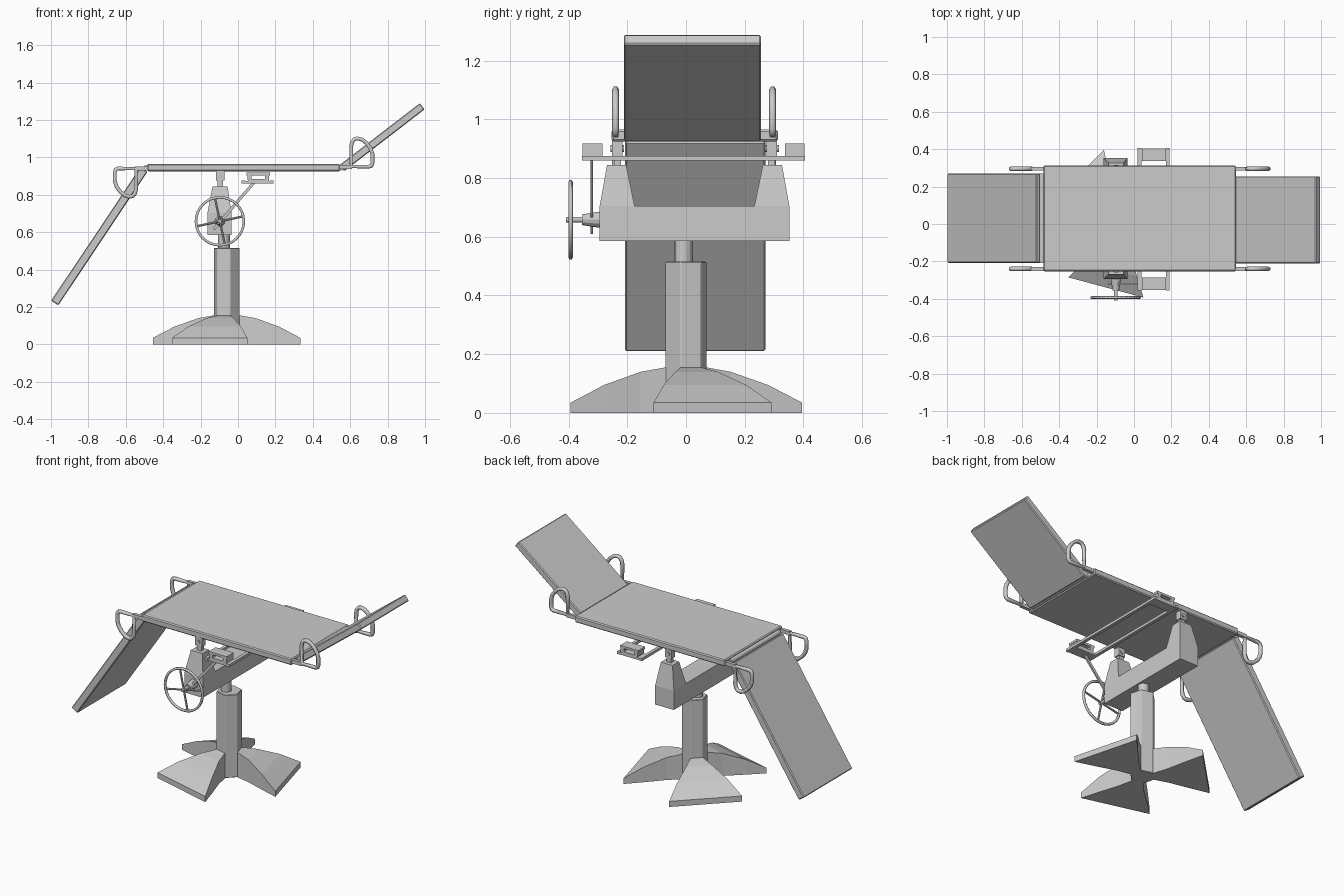
import bpy, bmesh, math
from mathutils import Vector, Matrix

if "Cube" in bpy.data.objects:
    bpy.data.objects.remove(bpy.data.objects["Cube"])

YC = 0.029          # centre line of yoke and table
PX = -0.06          # pedestal axis


def finish(name, bm, bevel=0):
    bmesh.ops.recalc_face_normals(bm, faces=bm.faces)
    me = bpy.data.meshes.new(name)
    bm.to_mesh(me)
    bm.free()
    ob = bpy.data.objects.new(name, me)
    bpy.context.collection.objects.link(ob)
    if bevel:
        m = ob.modifiers.new("bevel", 'BEVEL')
        m.width, m.segments = bevel, 1
    return ob


def loft(name, rings, bevel=0):
    """Skin a list of equal-length point loops and cap both ends."""
    bm = bmesh.new()
    vs = [[bm.verts.new(p) for p in r] for r in rings]
    n = len(vs[0])
    for a, b in zip(vs, vs[1:]):
        for i in range(n):
            bm.faces.new((a[i], a[(i + 1) % n], b[(i + 1) % n], b[i]))
    bm.faces.new(vs[0][::-1])
    bm.faces.new(vs[-1])
    return finish(name, bm, bevel)


def rect(x0, x1, y0, y1, z):
    return [(x0, y0, z), (x1, y0, z), (x1, y1, z), (x0, y1, z)]


def box(name, x0, x1, y0, y1, z0, z1, bevel=0):
    return loft(name, [rect(x0, x1, y0, y1, z0), rect(x0, x1, y0, y1, z1)], bevel)


def slab(name, a, b, y0, y1, t, bevel=0):
    """Sloping board whose centre line runs from a to b in the x-z plane."""
    a, b = Vector(a), Vector(b)
    d = (b - a).normalized()
    n = Vector((-d.y, d.x)) * t / 2
    prof = [a - n, b - n, b + n, a + n]
    return loft(name, [[(p.x, y, p.y) for p in prof] for y in (y0, y1)], bevel)


def rod(name, a, b, r, sides=12, r2=None):
    a, b = Vector(a), Vector(b)
    d = b - a
    bm = bmesh.new()
    bmesh.ops.create_cone(bm, cap_ends=True, segments=sides, radius1=r,
                          radius2=r if r2 is None else r2, depth=d.length,
                          matrix=Matrix.Translation((a + b) / 2) @ d.to_track_quat('Z', 'Y').to_matrix().to_4x4())
    return finish(name, bm)


def tube_loop(name, pts, r, res=1):
    cu = bpy.data.curves.new(name, 'CURVE')
    cu.dimensions = '3D'
    cu.bevel_depth, cu.bevel_resolution = r, res
    sp = cu.splines.new('POLY')
    sp.points.add(len(pts) - 1)
    for p, q in zip(sp.points, pts):
        p.co = (*q, 1)
    sp.use_cyclic_u = True
    ob = bpy.data.objects.new(name, cu)
    bpy.context.collection.objects.link(ob)
    bpy.ops.object.select_all(action='DESELECT')
    ob.select_set(True)
    bpy.context.view_layer.objects.active = ob
    bpy.ops.object.convert(target='MESH')


# three flared feet
stations = [(0.0, 0.0005, 0.155), (0.063, 0.036, 0.155), (0.14, 0.075, 0.14),
            (0.25, 0.146, 0.095), (0.351, 0.208, 0.035)]
for k in range(3):
    ang = math.radians(15 + 120 * k)
    c, s = math.cos(ang), math.sin(ang)
    rings = []
    for r, h, z in stations:
        rings.append([(PX + r * c - w * s, r * s + w * c, zz)
                      for w, zz in ((-h, 0), (h, 0), (h, z), (-h, z))])
    loft(f"foot_{k + 1}", rings)

# hexagonal column and inner ram
hexa = [(PX + 0.0725 * math.cos(math.radians(45 + 60 * i)),
         0.0725 * math.sin(math.radians(45 + 60 * i))) for i in range(6)]
loft("column", [[(x, y, z) for x, y in hexa] for z in (0.0, 0.515)], 0.003)
rod("inner_ram", (-0.075, -0.008, 0.5), (-0.075, -0.008, 0.6), 0.031, 16)

# yoke: cross beam with tapered arms and pivot blocks
box("yoke_beam", -0.163, -0.035, YC - 0.323, YC + 0.323, 0.586, 0.705)
for side, nm in ((-1, "front"), (1, "back")):
    def ys(a, b):
        return sorted((YC + side * a, YC + side * b))
    loft(f"yoke_arm_{nm}", [rect(-0.163, -0.035, *ys(0.204, 0.323), 0.705),
                            rect(-0.136, -0.056, *ys(0.233, 0.298), 0.845)])
    box(f"pivot_neck_{nm}", -0.11, -0.08, *ys(0.25, 0.275), 0.84, 0.88)
    box(f"pivot_block_{nm}", -0.118, -0.072, *ys(0.245, 0.281), 0.875, 0.93)
    rod(f"pivot_pin_{nm}", (-0.095, YC + side * 0.24, 0.9), (-0.095, YC + side * 0.287, 0.9), 0.012)

# table top and hinged panels
box("table_top", -0.485, 0.545, YC - 0.282, YC + 0.284, 0.925, 0.965, 0.006)
slab("foot_panel", (-0.98, 0.221), (-0.503, 0.935), -0.208, 0.27, 0.046, 0.005)
slab("head_panel", (0.555, 0.942), (0.985, 1.273), -0.212, 0.255, 0.042, 0.005)
rod("head_hinge", (0.552, -0.21, 0.943), (0.552, 0.255, 0.943), 0.014)
rod("foot_hinge", (-0.492, -0.208, 0.943), (-0.492, 0.27, 0.943), 0.014)

# D-shaped handles; the foot pair is the head pair flipped in x and z
d_shape = [(0.605, 0.95), (0.605, 1.06), (0.61, 1.082), (0.622, 1.097), (0.64, 1.101),
           (0.665, 1.094), (0.69, 1.073), (0.71, 1.045), (0.719, 1.015), (0.719, 0.97),
           (0.714, 0.955), (0.70, 0.95)]
for y, nm in ((YC - 0.269, "front"), (YC + 0.266, "back")):
    tube_loop(f"head_handle_{nm}", [(x, y, z) for x, z in d_shape], 0.012)
    tube_loop(f"foot_handle_{nm}", [(0.06 - x, y, 1.89 - z) for x, z in d_shape], 0.012)
    box(f"head_handle_arm_{nm}", 0.53, 0.61, y - 0.01, y + 0.01, 0.938, 0.96)
    box(f"foot_handle_arm_{nm}", -0.55, -0.47, y - 0.01, y + 0.01, 0.93, 0.952)

# cross rails carrying the side pads
for x, nm in ((0.03, "left"), (0.18, "right")):
    box(f"cross_rail_{nm}", x - 0.01, x + 0.01, -0.355, 0.405, 0.86, 0.876)
for y0, y1, nm in ((-0.352, -0.285, "front"), (0.338, 0.403, "back")):
    box(f"rail_end_{nm}", 0.02, 0.19, y0, y1, 0.86, 0.874)
    # hollow pad box made of four walls
    box(f"pad_bottom_{nm}", 0.055, 0.165, y0, y1, 0.874, 0.884)
    box(f"pad_top_{nm}", 0.045, 0.17, y0, y1, 0.904, 0.918)
    box(f"pad_wall_left_{nm}", 0.05, 0.072, y0, y1, 0.88, 0.906)
    box(f"pad_wall_right_{nm}", 0.145, 0.167, y0, y1, 0.88, 0.906)

# hand wheel with four spokes and axle
wc = Vector((-0.097, -0.393, 0.658))
tube_loop("wheel_rim", [wc + Vector((math.cos(t), 0, math.sin(t))) * 0.128
                        for t in (i * math.tau / 32 for i in range(32))], 0.008)
for k in range(4):
    t = math.radians(12 + 90 * k)
    rod(f"wheel_spoke_{k + 1}", wc, wc + Vector((math.cos(t), 0, math.sin(t))) * 0.128, 0.006, 8)
rod("wheel_axle", (wc.x, -0.408, wc.z), (wc.x, -0.29, wc.z), 0.01)
rod("wheel_hub", (wc.x, -0.355, wc.z), (wc.x, -0.29, wc.z), 0.018, 12, 0.028)

# flat lever from the axle to the side rail
slab("lever", (-0.13, 0.615), (0.085, 0.865), -0.326, -0.316, 0.016)
